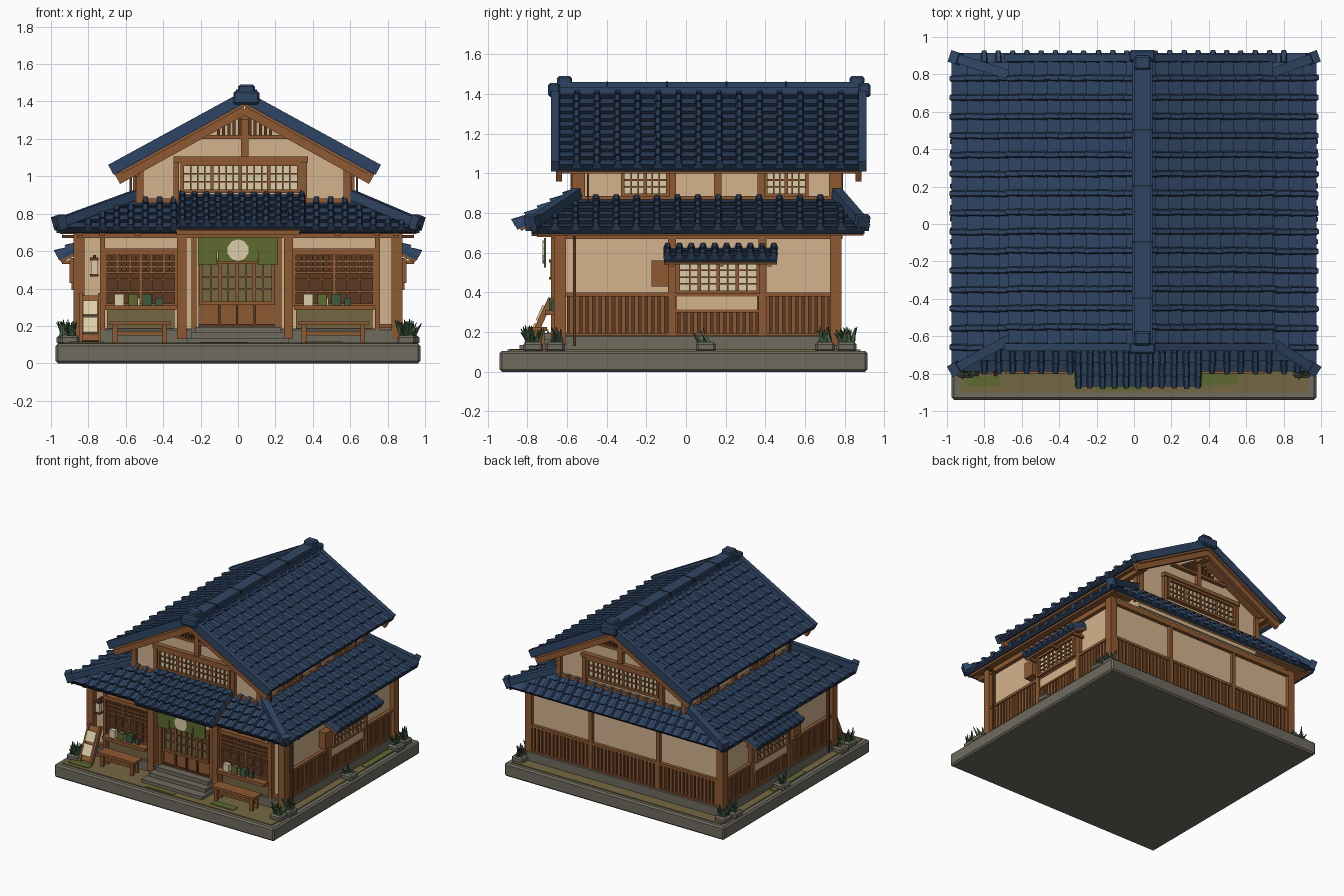
import bpy, bmesh, math, random
from mathutils import Vector as V, Matrix

if "Cube" in bpy.data.objects:
    bpy.data.objects.remove(bpy.data.objects["Cube"])
random.seed(4)

def material(name, *rgb):
    m = bpy.data.materials.new(name)
    m.diffuse_color = [((c / 255 + .055) / 1.055) ** 2.4 for c in rgb] + [1]
    m.use_nodes = True
    m.node_tree.nodes["Principled BSDF"].inputs["Base Color"].default_value = m.diffuse_color
    return m
ROOF = material("roof tile blue", 47, 69, 99)
GAP = material("tile edge dark blue", 29, 42, 60)
WOOD = material("timber brown", 142, 90, 50)
DARK = material("dark timber", 92, 58, 34)
PLASTER = material("cream plaster", 212, 180, 141)
PAPER = material("window paper", 222, 205, 168)
STONE = material("grey stone", 110, 107, 95)
MOSS = material("moss green", 94, 106, 48)
LEAF = material("leaf green", 62, 88, 62)
DIRT = material("earth", 118, 103, 68)

def hexa(bm, bottom, top):
    v = [bm.verts.new(p) for p in (*bottom, *top)]
    return [bm.faces.new([v[i] for i in f]) for f in
            ((3, 2, 1, 0), (4, 5, 6, 7), (0, 1, 5, 4), (1, 2, 6, 5), (2, 3, 7, 6), (3, 0, 4, 7))]

def finish(bm, name, *mats):
    bmesh.ops.recalc_face_normals(bm, faces=bm.faces)
    me = bpy.data.meshes.new(name)
    bm.to_mesh(me)
    bm.free()
    for m in mats:
        me.materials.append(m)
    ob = bpy.data.objects.new(name, me)
    bpy.context.collection.objects.link(ob)
    return ob

# Wall frames: a = along the wall, d = outward, z = up
FACES = {
    "world": lambda a, d, z: V((a, d, z)),
    "front": lambda a, d, z: V((a, -.62 - d, z)), "back": lambda a, d, z: V((a, .76 + d, z)),
    "right": lambda a, d, z: V((.84 + d, a, z)), "left": lambda a, d, z: V((-.84 - d, a, z)),
    "upper_front": lambda a, d, z: V((a, -.55 - d, z)), "upper_back": lambda a, d, z: V((a, .76 + d, z)),
    "upper_right": lambda a, d, z: V((.59 + d, a, z)), "upper_left": lambda a, d, z: V((-.53 - d, a, z))}

def boxes(name, mat, items, face="world", bevel=0):
    bm, f = bmesh.new(), FACES[face]
    for a0, a1, d0, d1, z0, z1 in items:
        ring = ((a0, d0), (a1, d0), (a1, d1), (a0, d1))
        hexa(bm, [f(a, d, z0) for a, d in ring], [f(a, d, z1) for a, d in ring])
    ob = finish(bm, face + "_" + name if face != "world" else name, mat)
    if bevel:
        b = ob.modifiers.new("bevel", "BEVEL")
        b.width, b.segments = bevel, 1

def beam(bm, p, q, w, h):
    p, q = V(p), V(q)
    s = (q - p).cross(V((0, 0, 1))).normalized() * w / 2
    up = s.cross(q - p).normalized() * h / 2
    hexa(bm, [p - s - up, p + s - up, q + s - up, q - s - up], [p - s + up, p + s + up, q + s + up, q - s + up])

def beams(name, mat, items):
    bm = bmesh.new()
    for i in items:
        beam(bm, *i)
    finish(bm, name, mat)

def lattice(name, face, a0, a1, z0, z1, nx, nz, back=PAPER, fr=.018, d=.012):
    boxes(name + "_panes", back, [(a0, a1, 0, d, z0, z1)], face)
    bars = [(a0 - fr, a0, 0, d + .02, z0 - fr, z1 + fr), (a1, a1 + fr, 0, d + .02, z0 - fr, z1 + fr),
            (a0, a1, 0, d + .02, z0 - fr, z0), (a0, a1, 0, d + .02, z1, z1 + fr)]
    for i in range(1, nx):
        a, w = a0 + (a1 - a0) * i / nx, .009 if i * 4 % nx == 0 else .004
        bars.append((a - w, a + w, d, d + .01, z0, z1))
    bars += [(a0, a1, d, d + .009, z0 + (z1 - z0) * i / nz - .004, z0 + (z1 - z0) * i / nz + .004) for i in range(1, nz)]
    boxes(name + "_lattice", WOOD, bars, face)

# Tiled roof panel: stepped courses, raised ribs and a timber soffit
def panel(name, ea, eb, ra, rb, n, gap):
    ea, eb, ra, rb = map(V, (ea, eb, ra, rb))
    nrm = (eb - ea).cross(ra - ea).normalized()
    nrm = nrm if nrm.z > 0 else -nrm
    u, bm = (eb - ea).normalized(), bmesh.new()
    width = (eb - ea).length
    count = round((width - .03) / gap)
    for i in range(n):
        t0, t1 = i / n, (i + 1) / n
        A0, A1, B0, B1 = ea.lerp(ra, t0), ea.lerp(ra, t1), eb.lerp(rb, t0), eb.lerp(rb, t1)
        q = [A0, B0, B1, A1]
        slab = hexa(bm, [p - nrm * .022 for p in q], [A0 + nrm * .018, B0 + nrm * .018, B1, A1])
        slab[2].material_index = 1
        for k in range(count + 1):
            s = .017 + (width - .034) * k / count
            l0, l1, r1 = (A0 - ea).dot(u), (A1 - ea).dot(u), (B1 - ea).dot(u)
            if not l1 - .01 <= s <= r1 + .01:
                continue
            p, r = A0 + u * (s - l0), A1 + u * (s - l1)
            j = random.uniform(-.003, .003)
            p = p + u * j - (r - p) * .04
            h0, h1, w, c = .038 + j, .026, u * .02, u * .011
            rib = hexa(bm, [p - w, p + w, r + w, r - w], [p - c + nrm * h0, p + c + nrm * h0, r + c + nrm * h1, r - c + nrm * h1])
            rib[2].material_index = 1 if i else 0
    finish(bm, name, ROOF, GAP)
    bm, q = bmesh.new(), [ea.lerp(ra, .04), eb.lerp(rb, .04), rb, ra]
    hexa(bm, [p - nrm * .036 for p in q], [p - nrm * .02 for p in q])
    finish(bm, name + "_soffit", WOOD)

# Base, ground, plinth, steps
boxes("base_slab", STONE, [(-.975, .975, -.94, .915, 0, .105)], bevel=.012)
boxes("earth_ground", DIRT, [(-.93, .93, -.9, .88, .1, .111)])
boxes("moss_patches", MOSS, [(-.9, -.72, -.87, -.81, .11, .116), (.36, .56, -.86, -.8, .11, .116), (-.2, .05, -.89, -.86, .11, .115),
                             (.88, .93, .3, .65, .11, .116), (-.93, -.88, -.2, .2, .11, .116)])
boxes("stone_plinth", STONE, [(-.87, .87, -.66, .79, .1, .185)], bevel=.006)
boxes("entrance_steps", STONE, [(-.27, .27, -.84, -.6, .1, .135), (-.25, .25, -.77, -.6, .13, .165), (-.23, .23, -.71, -.6, .16, .195)])

# Lower storey
boxes("lower_walls", PLASTER, [(-.84, .84, -.62, .76, .15, .74)])
corner = [(sx * .85 - .03, sx * .85 + .03, y - .03, y + .03, .13, .72) for sx in (-1, 1) for y in (-.635, .755)]
boxes("corner_posts", WOOD, corner)
for f in ("right", "left"):
    boxes("wainscot", DARK, [(-.6, .74, 0, .008, .185, .385)], f)
    boxes("slats", WOOD, [(-.59 + i * .033, -.57 + i * .033, .007, .018, .19, .38) for i in range(41)], f)
    boxes("timbers", WOOD, [(y - .02, y + .02, 0, .028, .15, .7) for y in (-.07, .385)] +
          [(-.62, .75, 0, .028, .38, .4), (-.62, .75, 0, .03, .67, .71), (-.62, .75, 0, .026, .175, .195), (-.07, .385, 0, .026, .3, .315)], f)
    boxes("sill_plaster", PLASTER, [(-.045, .36, 0, .024, .315, .38)], f)
    lattice("window", f, -.03, .355, .41, .545, 8, 4, d=.03)
    boxes("shutter_box", WOOD, [(-.175, -.085, 0, .06, .43, .56)], f)
    s = 1 if f == "right" else -1
    panel(f + "_awning", (s * .965, -.11, .57), (s * .965, .46, .57), (s * .85, -.11, .625), (s * .85, .46, .625), 2, .06)
    boxes("awning_brackets", WOOD, [(y, y + .02, 0, .1, .53, .55) for y in (-.08, .17, .41)], f)
    boxes("downpipe", DARK, [(-.57, -.555, .02, .04, .13, .68), (-.57, -.555, .02, .1, .67, .685)], f)
boxes("wainscot", DARK, [(-.83, .83, 0, .008, .185, .385)], "back")
boxes("slats", WOOD, [(-.815 + i * .033, -.795 + i * .033, .007, .018, .19, .38) for i in range(50)], "back")
boxes("timbers", WOOD, [(x - .015, x + .015, 0, .025, .15, .7) for x in (-.3, .3)] +
      [(-.83, .83, 0, .025, .38, .4), (-.83, .83, 0, .028, .67, .71), (-.83, .83, 0, .025, .175, .195)], "back")

# Shop front
boxes("posts", WOOD, [(x - .025, x + .025, 0, .06, .13, .71) for x in (-.3, .27)] +
      [(x - .013, x + .013, 0, .04, .15, .68) for x in (-.725, .745, -.235, .22)], "front")
boxes("beams", WOOD, [(-.86, .86, 0, .055, .67, .71), (-.73, -.3, 0, .04, .59, .615), (.28, .75, 0, .04, .59, .615),
                      (-.33, .33, .05, .16, .685, .715), (-.84, -.73, 0, .03, .19, .21), (.75, .84, 0, .03, .19, .21)] +
      [(x, x + .03, 0, .13, .68, .705) for x in (-.86, -.74, -.55, .52, .73, .83)], "front")
for n, x0, x1 in (("left", -.7, -.34), ("right", .31, .72)):
    lattice(n + "_display", "front", x0, x1, .32, .58, 6, 2, DARK)
    boxes(n + "_display_grille", WOOD, [(x0, x1, .02, .03, z, z + .012) for z in (.48, .51, .54)] +
          [(x0 + (x1 - x0) * i / 14 - .003, x0 + (x1 - x0) * i / 14 + .003, .02, .028, .49, .58) for i in range(1, 14)], "front")
    boxes(n + "_display_shelf", WOOD, [(x0 - .01, x1 + .01, 0, .09, .285, .31), (x0, x1, .02, .03, .38, .39)], "front")
    boxes(n + "_lower_panel", DIRT, [(x0, x1, 0, .02, .15, .285)], "front")
    for m, o in ((PAPER, 0), (MOSS, .075), (LEAF, .15)):
        boxes(n + "_goods_" + m.name.split()[0], m, [(x0 + .04 + o, x0 + .09 + o, .035, .07, .31, .37),
              (x0 + .06 + o * .8 + .08, x0 + .095 + o * .8 + .08, .04, .06, .31, .35)], "front")
    # Bench
    boxes(n + "_bench", WOOD, [(x0 + .01, x1 - .02, -.8, -.7, .205, .225), (x0 + .04, x1 - .05, -.76, -.74, .15, .17)] +
          [(x, x + .025, y, y + .02, .11, .21) for x in (x0 + .03, x1 - .065) for y in (-.79, -.73)])
boxes("door_panel", WOOD, [(-.21, .2, 0, .018, .195, .56)], "front")
lattice("door_glass", "front", -.19, .18, .33, .53, 8, 3, DIRT, d=.022)
boxes("door_stiles", DARK, [(x - .006, x + .006, .015, .032, .2, .53) for x in (-.1, -.005, .09)] + [(-.21, .2, .015, .03, .195, .21)], "front")
boxes("curtain", MOSS, [(-.215 + i * .107, -.111 + i * .107, .085, .097, .525 if i % 3 == 0 else .545, .66) for i in range(4)] +
      [(-.215, .21, .085, .097, .6, .675)], "front")
bm = bmesh.new()
bmesh.ops.create_cone(bm, cap_ends=True, segments=10, radius1=.058, radius2=.058, depth=.008,
                      matrix=Matrix.Translation((0, -.72, .605)) @ Matrix.Rotation(math.pi / 2, 4, "X"))
finish(bm, "curtain_plain_roundel", PAPER)
boxes("wall_lantern", PAPER, [(-.785, -.75, .03, .065, .475, .55)], "front")
boxes("wall_lantern_frame", DARK, [(-.79, -.745, .025, .07, .55, .565), (-.79, -.745, .025, .07, .465, .477), (-.775, -.76, 0, .05, .565, .58)], "front")
beams("leaning_board", WOOD, [((-.79, -.79, .12), (-.79, -.68, .36), .11, .015), ((-.84, -.8, .11), (-.84, -.68, .37), .015, .03), ((-.74, -.8, .11), (-.74, -.68, .37), .015, .03)])
beams("leaning_board_sheets", PAPER, [((-.79, -.788, .16), (-.79, -.75, .24), .08, .03), ((-.79, -.744, .255), (-.79, -.71, .33), .08, .03)])

# Upper storey: gabled prism
bm = bmesh.new()
prof = ((-.53, .75), (.59, .75), (.59, 1.055), (.035, 1.36), (-.53, 1.055))
f = bm.faces.new([bm.verts.new((x, -.55, z)) for x, z in prof])
ext = bmesh.ops.extrude_face_region(bm, geom=[f])["geom"]
bmesh.ops.translate(bm, vec=(0, 1.31, 0), verts=[g for g in ext if isinstance(g, bmesh.types.BMVert)])
finish(bm, "upper_walls", PLASTER)
for f in ("upper_front", "upper_back"):
    boxes("timbers", WOOD, [(-.545, -.505, -.01, .025, .8, 1.05), (.565, .605, -.01, .025, .8, 1.05), (-.345, -.315, 0, .03, .86, 1.09), (.34, .37, 0, .03, .86, 1.09),
          (-.345, .375, 0, .04, 1.075, 1.105), (-.53, .59, 0, .025, .855, .88), (.015, .055, 0, .03, 1.1, 1.36), (-.22, .29, 0, .03, 1.2, 1.22)], f)
    lattice("window", f, -.29, .315, .93, 1.055, 16, 3)
    boxes("gable_slats", DARK, [(.035 + i * .028 - .008, .035 + i * .028 + .008, 0, .02, 1.21, 1.34 - abs(i) * .018) for i in range(-5, 6)], f)
for f in ("upper_right", "upper_left"):
    boxes("timbers", WOOD, [(y - .02, y + .02, 0, .02, .8, 1.05) for y in (-.53, -.07, .16, .38, .74)] +
          [(-.55, .76, 0, .022, .865, .885), (-.55, .76, 0, .03, 1.015, 1.05)], f)
    lattice("window_a", f, -.31, -.1, .9, 1.0, 6, 3)
    lattice("window_b", f, .41, .6, .9, 1.0, 6, 3)
boxes("purlins", WOOD, [(x - .02, x + .02, -.64, .87, 1.0, 1.035) for x in (-.55, .62)] + [(.01, .06, -.64, .87, 1.3, 1.35)])

# Lower skirt roof and porch roof
for s, xi in ((1, .6), (-1, -.54)):
    n = "right" if s > 0 else "left"
    panel(n + "_skirt_roof", (s * .97, -.78, .715), (s * .97, .9, .715), (xi, -.54, .87), (xi, .75, .87), 5, .1)
    panel(n + "_upper_roof", (.035 + s * .7, -.67, 1.03), (.035 + s * .7, .9, 1.03), (.035, -.67, 1.415), (.035, .9, 1.415), 10, .1)
panel("front_skirt_roof", (-.97, -.78, .715), (.97, -.78, .715), (-.54, -.54, .87), (.6, -.54, .87), 4, .075)
panel("back_skirt_roof", (-.97, .9, .715), (.97, .9, .715), (-.54, .75, .87), (.6, .75, .87), 3, .075)
panel("porch_roof", (-.315, -.86, .735), (.36, -.86, .735), (-.315, -.54, .905), (.36, -.54, .905), 5, .067)
hips = []
for s, xi in ((1, .61), (-1, -.55)):
    for y0, y1 in ((-.785, -.55), (.895, .76)):
        e, t = V((s * .975, y0, .745)), V((xi, y1, .9))
        hips += [(e, t, .05, .05), (e, e.lerp(t, .1), .065, .075)]
beams("hip_ridges", ROOF, hips)

# Main ridge with caps, bargeboards
boxes("main_ridge", ROOF, [(-.01, .1, -.66, .9, 1.4, 1.435), (.0, .09, -.65, .89, 1.435, 1.46)])
boxes("ridge_end_caps", ROOF, [(-.025, .115, y, y + .06, 1.385, 1.455) for y in (-.695, .87)] + [(.0, .09, y, y + .075, 1.45, 1.49) for y in (-.65, .825)], bevel=.01)
boxes("ridge_joints", GAP, [(-.012, .102, y, y + .008, 1.43, 1.463) for y in (-.4, -.1, .2, .5)])
beams("bargeboards", WOOD, [((.035, y, 1.36), (.035 + s * .68, y, .985), .03, .06) for y in (-.64, .87) for s in (-1, 1)])
beams("gable_edge_tiles", ROOF, [((.035, y, 1.425), (.035 + s * .715, y, 1.035), .04, .06) for y in (-.66, .89) for s in (-1, 1)])
boxes("upper_downpipes", DARK, [(x, x + .012, -.5, -.488, .85, 1.0) for x in (-.58, .63)])

# Corner planters with spiky plants
spots = [(s * x, y, n) for s in (-1, 1) for x, y, n in ((.9, -.77, 16), (.91, -.66, 8), (.915, .7, 9), (.9, .81, 14), (.92, .1, 4))]
boxes("planter_stones", STONE, [(x - .05, x + .05, y - .05, y + .05, .1, .15) for x, y, n in spots], bevel=.012)
bm = bmesh.new()
for x, y, n in spots:
    for i in range(n):
        a, tilt, h = random.uniform(0, 6.28), random.uniform(.1, .75), random.uniform(.06, .1)
        M = (Matrix.Translation((x + random.uniform(-.025, .025), y + random.uniform(-.03, .03), .14)) @ Matrix.Rotation(a, 4, "Z")
             @ Matrix.Rotation(tilt, 4, "Y") @ Matrix.Translation((0, 0, h / 2)))
        bmesh.ops.create_cone(bm, cap_ends=True, segments=4, radius1=.016, radius2=.002, depth=h, matrix=M)
finish(bm, "plant_leaves", LEAF)
